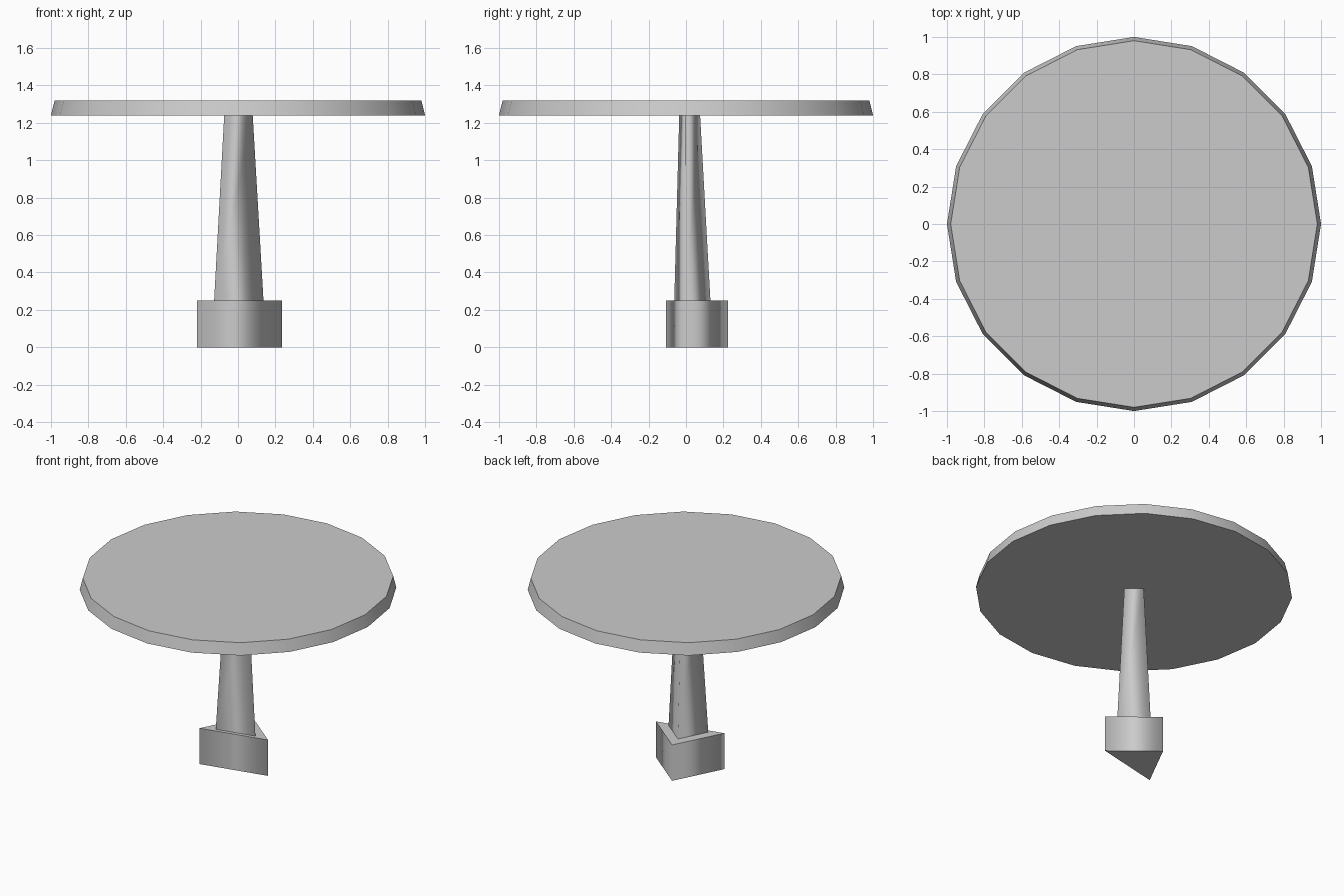
import bpy, bmesh
from math import cos, sin, tau

if "Cube" in bpy.data.objects:
    bpy.data.objects.remove(bpy.data.objects["Cube"])


def loft(name, profile, levels):
    """Stack scaled copies of a closed profile; smooth sides, crisp flat caps."""
    bm = bmesh.new()
    rings = [[bm.verts.new((x * s, y * s, z)) for x, y in profile] for s, z in levels]
    n = len(profile)
    for lower, upper in zip(rings, rings[1:]):
        for i in range(n):
            j = (i + 1) % n
            bm.faces.new((lower[i], lower[j], upper[j], upper[i])).smooth = True
    caps = [bm.faces.new(rings[0][::-1]), bm.faces.new(rings[-1])]
    for cap in caps:
        for edge in cap.edges:
            edge.smooth = False
    mesh = bpy.data.meshes.new(name)
    bm.to_mesh(mesh)
    bm.free()
    obj = bpy.data.objects.new(name, mesh)
    bpy.context.collection.objects.link(obj)
    return obj


# Three-cornered footprint shared by the foot and the stem
triangle = [(-0.22, -0.108), (0.235, -0.005), (-0.05, 0.225)]
# Twenty-sided outline of the table top
circle = [(cos(tau * i / 20), sin(tau * i / 20)) for i in range(20)]

# Foot block
loft("foot", triangle, [(1.0, 0.0), (1.0, 0.25)])
# Tapering stem
loft("stem", triangle, [(0.58, 0.25), (0.335, 1.24)])
# Table top, slightly narrower at its upper face
loft("table_top", circle, [(1.0, 1.24), (0.98, 1.32)])
